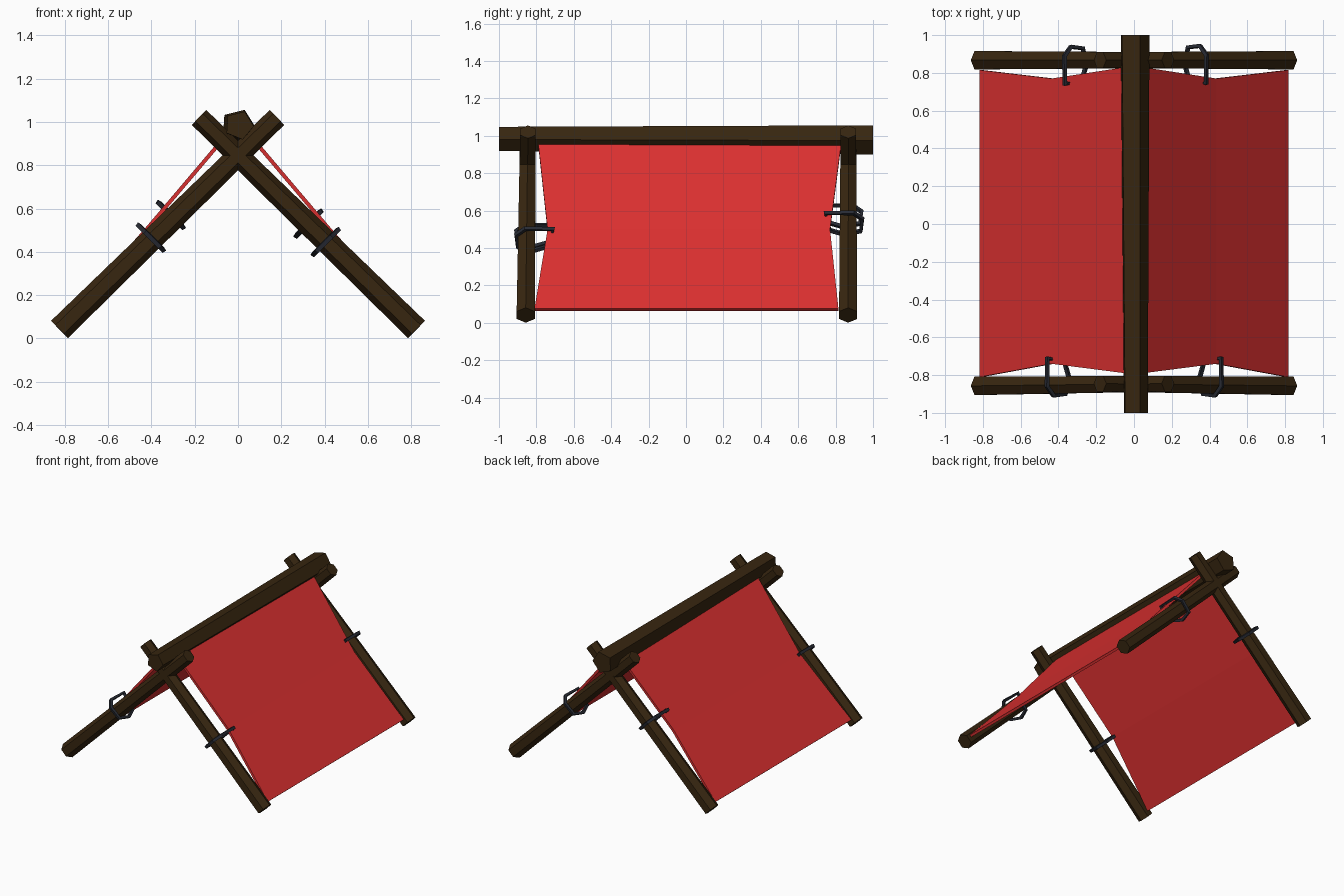
import bpy, bmesh, math
from mathutils import Vector

if "Cube" in bpy.data.objects:
    bpy.data.objects.remove(bpy.data.objects["Cube"], do_unlink=True)


def material(name, rgb):
    m = bpy.data.materials.new(name)
    m.use_nodes = True
    m.diffuse_color = (*rgb, 1)
    bsdf = m.node_tree.nodes["Principled BSDF"]
    bsdf.inputs["Base Color"].default_value = (*rgb, 1)
    bsdf.inputs["Roughness"].default_value = 0.9
    return m


WOOD = material("dark_wood", (0.038, 0.019, 0.005))
CLOTH = material("red_cloth", (0.72, 0.03, 0.03))
ROPE = material("dark_rope", (0.021, 0.024, 0.034))


def finish(name, bm, mat):
    bmesh.ops.recalc_face_normals(bm, faces=bm.faces)
    mesh = bpy.data.meshes.new(name)
    bm.to_mesh(mesh)
    bm.free()
    mesh.materials.append(mat)
    ob = bpy.data.objects.new(name, mesh)
    bpy.context.collection.objects.link(ob)
    return ob


def timber(name, start, end, r0, r1, sides, up, turn=0):
    """Tapered flat-sided log; its first corner points along up, turned by an angle."""
    start, end, up = Vector(start), Vector(end), Vector(up)
    axis = (end - start).normalized()
    up = (up - axis * up.dot(axis)).normalized()
    side = up.cross(axis)
    bm = bmesh.new()
    rings = []
    for c, r in ((start, r0), (end, r1)):
        angles = [turn + math.tau * i / sides for i in range(sides)]
        rings.append([bm.verts.new(c + r * (up * math.cos(a) + side * math.sin(a))) for a in angles])
    for i in range(sides):
        j = (i + 1) % sides
        bm.faces.new((rings[0][i], rings[0][j], rings[1][j], rings[1][i]))
    for ring in rings:
        bm.faces.new(ring)
    return finish(name, bm, WOOD)


# Ridge beam, a five-sided log
timber("ridge_beam", (0.005, -1, 0.985), (0, 1, 0.98), 0.068, 0.082, 5, (0, 0, 1), math.radians(-22))

# Crossed six-sided poles at both ends
for end, y_foot, y_top in (("front", -0.857, -0.845), ("back", 0.867, 0.868)):
    for side, s in (("left", 1), ("right", -1)):
        timber(f"{end}_{side}_pole", (s * 0.825, y_foot, 0.041), (-s * 0.18, y_top, 1.021),
               0.056, 0.048, 6, (s, 0, 1))

# Cloth panels, pinched in at the middle where the ropes hold them
rows = [(0.04, 0.955, -0.79, 0.83), (0.43, 0.495, -0.74, 0.77), (0.81, 0.07, -0.81, 0.815)]
for side, s in (("left", 1), ("right", -1)):
    bm = bmesh.new()
    strips = [[bm.verts.new((s * x, y, z)) for y in (y0, y1)] for x, z, y0, y1 in rows]
    for a, b in zip(strips, strips[1:]):
        bm.faces.new((a[0], a[1], b[1], b[0]))
    panel = finish(f"{side}_cloth_panel", bm, CLOTH)
    thick = panel.modifiers.new("thickness", "SOLIDIFY")
    thick.thickness = 0.018
    thick.offset = 0


def rope_loop(name, x, y, z, s, e):
    """Angular rope loop around a pole; s is the side, e the end of the frame."""
    loop = [(0.08, -0.1), (0.082, 0.05), (0.035, 0.098), (-0.055, 0.09), (-0.08, 0.0), (-0.05, -0.075)]
    out = Vector((s, 0, 1)).normalized()
    curve = bpy.data.curves.new(name, "CURVE")
    curve.dimensions = "3D"
    curve.bevel_depth = 0.014
    curve.bevel_resolution = 0
    spline = curve.splines.new("POLY")
    spline.points.add(len(loop) - 1)
    for p, (n, d) in zip(spline.points, loop):
        p.co = (*(Vector((x, y + e * d, z)) + out * n), 1)
    spline.use_cyclic_u = True
    spline.use_smooth = False
    curve.materials.append(ROPE)
    ob = bpy.data.objects.new(name, curve)
    bpy.context.collection.objects.link(ob)
    bpy.ops.object.select_all(action="DESELECT")
    ob.select_set(True)
    bpy.context.view_layer.objects.active = ob
    bpy.ops.object.convert(target="MESH")


# Rope loops tying the cloth to each pole
rope_loop("front_left_rope", 0.405, -0.81, 0.445, 1, -1)
rope_loop("front_right_rope", -0.402, -0.81, 0.465, -1, -1)
rope_loop("back_left_rope", 0.325, 0.845, 0.53, 1, 1)
rope_loop("back_right_rope", -0.31, 0.84, 0.57, -1, 1)
